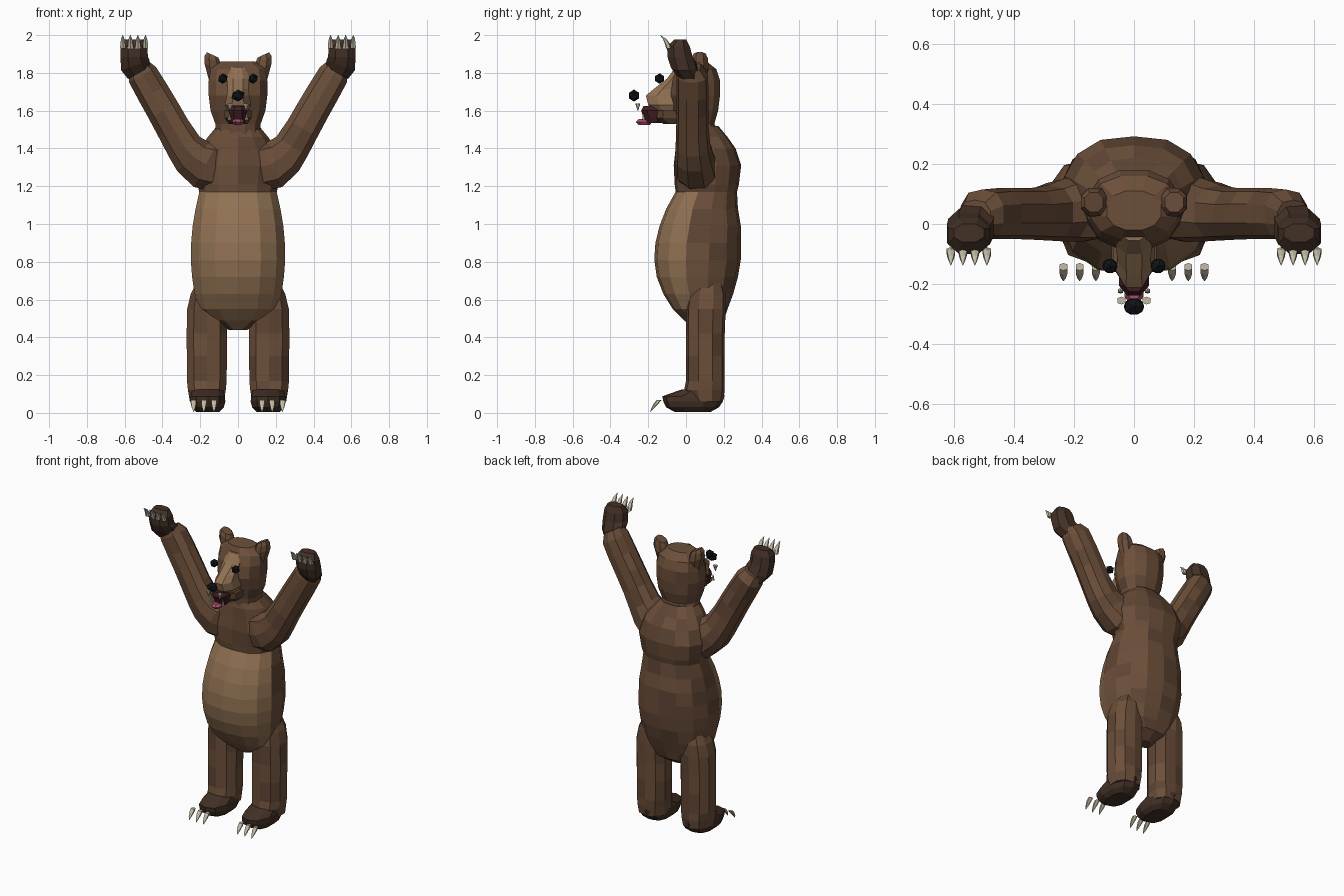
import bpy, bmesh, math, random
from mathutils import Vector

random.seed(4)


def mat(name, r, g, b):
    m = bpy.data.materials.new(name)
    m.diffuse_color = (r, g, b, 1)
    return m


FUR = mat("fur", .150, .078, .042)
FUR2 = mat("fur_shade", .115, .060, .034)
DARK = mat("paw_fur", .055, .030, .019)
TAN = mat("belly_fur", .28, .165, .085)
BLACK = mat("black", .006, .007, .009)
IVORY = mat("ivory", .55, .50, .38)
MAROON = mat("mouth", .05, .012, .016)
PINK = mat("tongue", .40, .08, .14)


def loft(name, rings, n, mats, pick=None, side=1, power=.9):
    """Skin rings of (centre x, z, half width, front y, back y, tilt degrees)."""
    bm = bmesh.new()
    loops = []
    for cx, z, rx, yf, yb, tilt in rings:
        t, loop = math.radians(tilt), []
        for i in range(n):
            a = 2 * math.pi * (i + .5) / n
            c, s = math.cos(a), math.sin(a)
            k = 1 / math.cos(math.pi / n)      # keep flats near the outline
            c = max(-1, min(1, math.copysign(abs(c) ** power, c) * k))
            s = max(-1, min(1, math.copysign(abs(s) ** power, s) * k))
            p = (cx + rx * c * math.cos(t), (yf + yb) / 2 + (yb - yf) / 2 * s,
                 z + rx * c * math.sin(t))
            loop.append(bm.verts.new((side * p[0], p[1], p[2])))
        loops.append(loop)
    for lo, hi in zip(loops, loops[1:]):
        for i in range(n):
            j = (i + 1) % n
            bm.faces.new((lo[i], lo[j], hi[j], hi[i]))
    bm.faces.new(loops[0])
    bm.faces.new(loops[-1])
    bmesh.ops.recalc_face_normals(bm, faces=bm.faces)
    for f in bm.faces:
        if pick:
            f.material_index = pick(f.calc_center_median())
    me = bpy.data.meshes.new(name)
    bm.to_mesh(me)
    bm.free()
    for m in mats:
        me.materials.append(m)
    ob = bpy.data.objects.new(name, me)
    bpy.context.collection.objects.link(ob)
    return ob


def straight(cx, rows):
    return [(cx, z, rx, yf, yb, 0) for z, rx, yf, yb in rows]


def patchy(c):
    return 1 if random.random() < .3 else 0


def ball(name, loc, r, m):
    bpy.ops.mesh.primitive_ico_sphere_add(subdivisions=1, radius=r, location=loc)
    ob = bpy.context.object
    ob.name = name
    ob.data.materials.append(m)
    return ob


# Torso with a pale belly
def torso_colour(c):
    if .46 < c.z < 1.17 and c.y < .03:
        return 2
    return patchy(c)


loft("torso", straight(0, [
    (.44, .05, .05, .13), (.49, .15, -.01, .20), (.55, .21, -.07, .22), (.63, .23, -.12, .25),
    (.72, .243, -.155, .275), (.81, .25, -.168, .29), (.90, .248, -.162, .29),
    (.99, .24, -.14, .29), (1.08, .225, -.105, .275), (1.17, .205, -.055, .27),
    (1.21, .215, -.06, .28), (1.31, .23, -.065, .292), (1.40, .20, -.055, .262),
    (1.46, .16, -.05, .22), (1.52, .11, -.04, .17)]), 14, [FUR, FUR2, TAN], torso_colour)

# Head
loft("head", straight(0, [
    (1.45, .12, -.04, .19), (1.53, .12, -.05, .15), (1.60, .145, -.07, .17),
    (1.68, .155, -.085, .18), (1.76, .155, -.075, .18), (1.82, .145, -.05, .16),
    (1.86, .09, -.02, .11)]), 12, [FUR, FUR2], patchy)
loft("muzzle", straight(0, [
    (1.59, .05, -.165, 0), (1.63, .07, -.20, 0), (1.68, .06, -.212, 0), (1.715, .055, -.17, 0),
    (1.77, .06, -.10, 0), (1.83, .04, -.055, 0)]), 8, [TAN])
loft("jaw", straight(0, [
    (1.53, .05, -.12, 0), (1.56, .07, -.17, 0), (1.60, .075, -.165, 0)]), 8, [FUR2])
loft("mouth", straight(0, [
    (1.535, .035, -.22, -.13), (1.565, .045, -.225, -.12), (1.60, .05, -.238, -.12),
    (1.625, .035, -.225, -.14)]), 8, [MAROON])
loft("tongue", straight(0, [
    (1.525, .022, -.25, -.19), (1.54, .032, -.265, -.18), (1.556, .022, -.25, -.19)]), 8, [PINK])
nose = ball("nose", (0, -.275, 1.68), .032, BLACK)
nose.scale = (1.2, 1, 1)

for side, tag in ((1, "left"), (-1, "right")):
    ball("eye_" + tag, (side * .08, -.14, 1.77), .028, BLACK)

    # Cupped ear
    loft("ear_" + tag, [
        (.115, 1.77, .04, .035, .105, -20), (.128, 1.83, .052, .025, .12, 20),
        (.134, 1.87, .047, .03, .115, 25), (.134, 1.895, .034, .04, .105, 25)],
        8, [FUR, FUR2], patchy, side)

    # Raised arm
    loft("arm_" + tag, [
        (.10, 1.30, .13, -.045, .20, -75), (.17, 1.315, .135, -.06, .17, -62),
        (.235, 1.355, .115, -.058, .15, -42), (.285, 1.41, .097, -.055, .13, -32),
        (.342, 1.505, .09, -.052, .12, -30), (.395, 1.60, .088, -.05, .12, -30),
        (.45, 1.695, .086, -.05, .12, -30), (.505, 1.79, .082, -.05, .115, -30),
        (.53, 1.835, .06, -.04, .08, -30)], 10, [FUR, FUR2], patchy, side)

    # Front paw
    loft("hand_" + tag, [
        (.525, 1.80, .065, -.05, .075, -30), (.543, 1.84, .08, -.08, .055, -20),
        (.55, 1.885, .073, -.098, .035, 0), (.55, 1.94, .07, -.10, .02, 0),
        (.55, 1.978, .05, -.06, 0, 0)], 8, [DARK], None, side)
    for i in range(4):
        loft("hand_claw_" + tag, straight(.49 + .04 * i, [
            (1.93, .014, -.105, -.077), (1.955, .013, -.112, -.086),
            (1.98, .009, -.122, -.104), (2.0, .001, -.138, -.136)]), 6, [IVORY], None, side)

    # Leg and foot
    loft("leg_" + tag, straight(.165, [
        (.06, .09, .02, .195), (.12, .10, -.01, .205), (.17, .105, 0, .205), (.30, .106, 0, .205),
        (.42, .107, 0, .205), (.55, .104, 0, .21), (.63, .085, .01, .21), (.70, .05, .04, .19)]),
        10, [FUR, FUR2], patchy, side)
    loft("foot_" + tag, straight(.16, [
        (.005, .06, -.06, .13), (.03, .085, -.105, .175), (.06, .093, -.12, .195),
        (.088, .09, -.125, .203), (.125, .08, -.02, .20)]), 10, [DARK], None, side)
    for i in range(3):
        loft("foot_claw_" + tag, straight(.127 + .054 * i, [
            (.068, .013, -.155, -.13), (.05, .013, -.17, -.145),
            (.025, .008, -.183, -.17), (.005, .001, -.19, -.188)]), 6, [IVORY], None, side)

    # Upper and lower fangs
    loft("upper_fang_" + tag, straight(.042, [
        (1.638, .013, -.268, -.242), (1.60, .002, -.257, -.253)]), 6, [IVORY], None, side)
    loft("lower_fang_" + tag, straight(.045, [
        (1.55, .009, -.232, -.214), (1.585, .002, -.228, -.224)]), 6, [IVORY], None, side)
